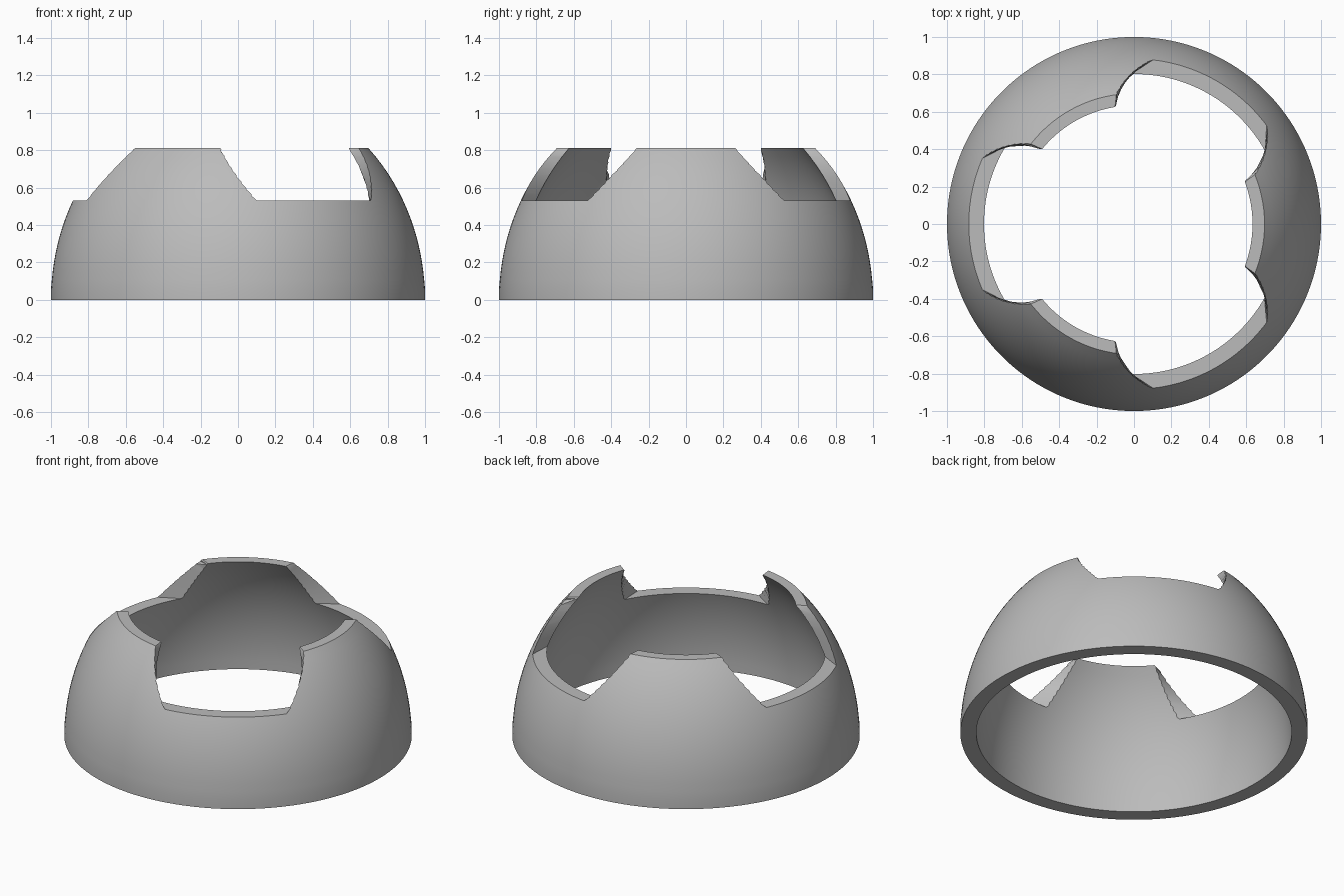
import bpy, bmesh, math

if "Cube" in bpy.data.objects:
    bpy.data.objects.remove(bpy.data.objects["Cube"])

SEG, LIP, FLOOR, TOP = 144, 0.06, 0.53, 0.81
HEIGHT, INNER = 1.131, 0.908          # dome ellipse height, inner wall scale


def radius(z):
    return math.sqrt(1 - (z / HEIGHT) ** 2)


def make_object(name, bm):
    bmesh.ops.recalc_face_normals(bm, faces=bm.faces)
    mesh = bpy.data.meshes.new(name)
    bm.to_mesh(mesh)
    bm.free()
    ob = bpy.data.objects.new(name, mesh)
    bpy.context.collection.objects.link(ob)
    return ob


grey = bpy.data.materials.new("grey")
grey.diffuse_color = (0.5, 0.5, 0.5, 1)
grey.use_nodes = True
grey.node_tree.nodes["Principled BSDF"].inputs["Base Color"].default_value = grey.diffuse_color

# Dome shell: closed wall profile turned round z, with a straight lip at the base
heights = [LIP + (TOP - LIP) * i / 16 for i in range(17)]
outer = [(1, 0), (1, LIP)] + [(radius(z), z) for z in heights[1:]]
inner = [(INNER * radius(z), z) for z in [0] + heights]
profile = outer + inner[::-1]
bm = bmesh.new()
rings = []
for i in range(SEG):
    a = math.tau * (i + 0.5) / SEG
    rings.append([bm.verts.new((r * math.cos(a), r * math.sin(a), z)) for r, z in profile])
n = len(profile)
for i in range(SEG):
    p, q = rings[i], rings[(i + 1) % SEG]
    for j in range(n):
        bm.faces.new((p[j], q[j], q[(j + 1) % n], p[(j + 1) % n]))
dome = make_object("dome_shell", bm)
dome.data.materials.append(grey)


# Notch cutter: wedge that widens upward, with twisted side walls
def notch_cutter(centre, cols=24, rows=10):
    bm = bmesh.new()
    grid = {}
    for s, k in enumerate((0.85, 1.06)):
        depth = (1 - k) / (1 - INNER)
        for r in range(rows + 1):
            z = FLOOR + (0.87 - FLOOR) * r / rows
            t = (z - FLOOR) / (TOP - FLOOR)
            out_half, in_half = 24.8 + 13 * t, 32.7 + 6.3 * t
            half = out_half + (in_half - out_half) * depth
            for c in range(cols + 1):
                a = math.radians(centre + half * (2 * c / cols - 1))
                rad = k * radius(z)
                grid[s, r, c] = bm.verts.new((rad * math.cos(a), rad * math.sin(a), z))

    def quad(*keys):
        bm.faces.new([grid[key] for key in keys])

    for r in range(rows):
        for c in range(cols):
            for s in (0, 1):
                quad((s, r, c), (s, r, c + 1), (s, r + 1, c + 1), (s, r + 1, c))
        for c in (0, cols):
            quad((0, r, c), (1, r, c), (1, r + 1, c), (0, r + 1, c))
    for c in range(cols):
        for r in (0, rows):
            quad((0, r, c), (0, r, c + 1), (1, r, c + 1), (1, r, c))
    return make_object("notch_cutter", bm)


# Cut the three notches between the tabs
bpy.context.view_layer.objects.active = dome
dome.select_set(True)
for centre in (60, 180, 300):
    cutter = notch_cutter(centre)
    mod = dome.modifiers.new("notch", 'BOOLEAN')
    mod.operation, mod.solver, mod.object = 'DIFFERENCE', 'EXACT', cutter
    bpy.ops.object.modifier_apply(modifier=mod.name)
    bpy.data.objects.remove(cutter)

bpy.ops.object.shade_smooth_by_angle(angle=math.radians(30))
